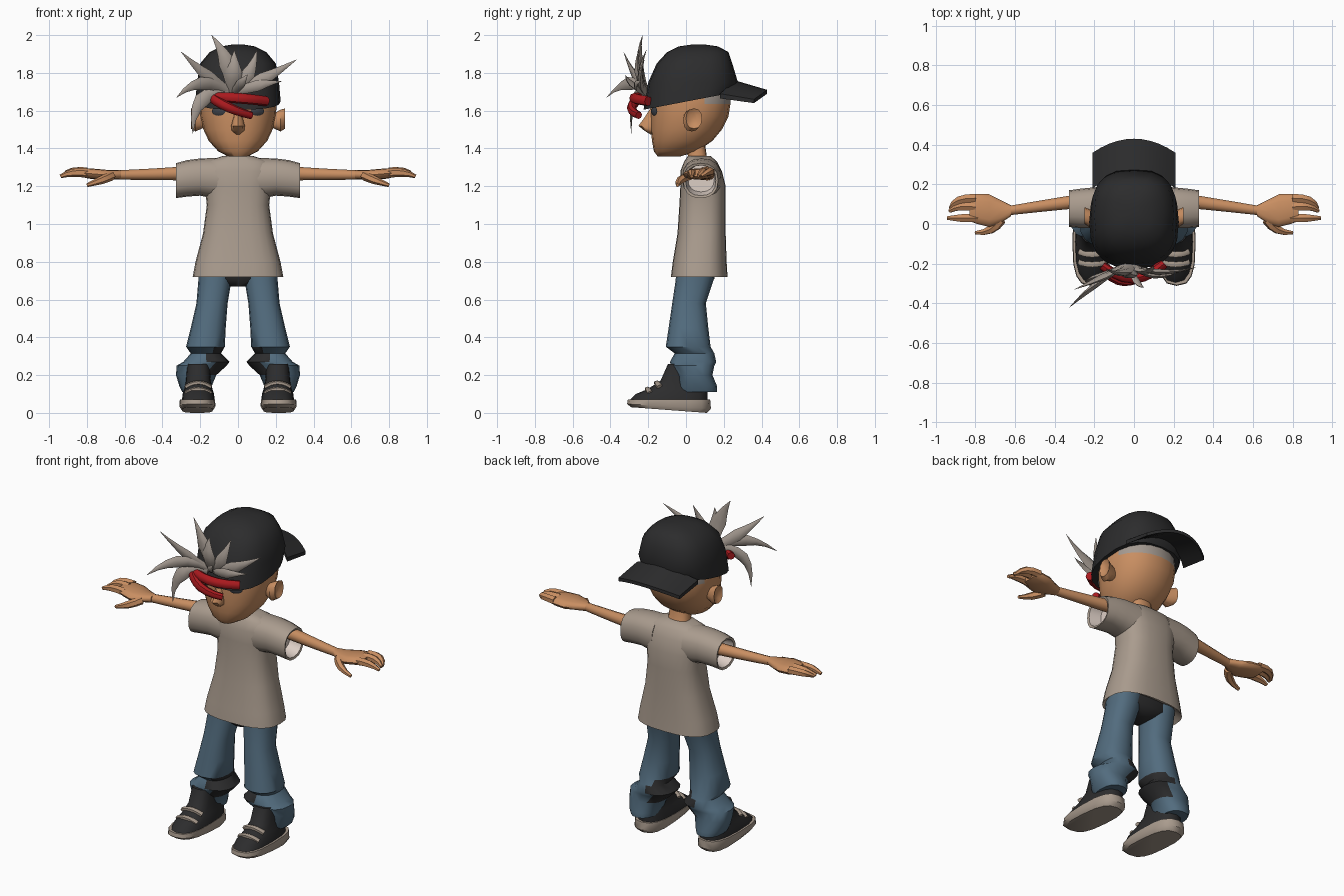
import bpy, bmesh, math
from mathutils import Vector

if "Cube" in bpy.data.objects:
    bpy.data.objects.remove(bpy.data.objects["Cube"])


def material(name, r, g, b):
    m = bpy.data.materials.new(name)
    m.use_nodes = True
    m.diffuse_color = (r, g, b, 1)
    m.node_tree.nodes["Principled BSDF"].inputs["Base Color"].default_value = (r, g, b, 1)
    return m


skin = material("warm skin", .58, .27, .12)
cloth = material("tan cloth", .4, .33, .27)
lining = material("pale lining", .72, .62, .56)
hair = material("ash hair", .37, .32, .28)
denim = material("blue denim", .085, .15, .21)
black = material("soft black", .025, .025, .026)
red = material("dark red", .4, .01, .013)
slate = material("eye slate", .05, .055, .065)
made = []


def oval(center, u, v, sides=16, power=1):
    """Closed ring; a power below one makes it boxier."""
    center, u, v = Vector(center), Vector(u), Vector(v)
    soft = lambda k: math.copysign(abs(k) ** power, k)
    angles = [math.tau * i / sides for i in range(sides)]
    return [center + u * soft(math.cos(a)) + v * soft(math.sin(a)) for a in angles]


def level(z, x0, x1, y0, y1, power=.8, sides=16):
    return oval(((x0 + x1) / 2, (y0 + y1) / 2, z), ((x1 - x0) / 2, 0, 0),
                (0, (y1 - y0) / 2, 0), sides, power)


def across(x, y0, y1, z0, z1, power=.85, sides=12):
    return oval((x, (y0 + y1) / 2, (z0 + z1) / 2), (0, (y1 - y0) / 2, 0),
                (0, 0, (z1 - z0) / 2), sides, power)


def loft(name, rings, *mats, rule=None, flip=1):
    """Skin a list of rings; flip=-1 mirrors the part in x."""
    bm = bmesh.new()
    rows = [[bm.verts.new((p[0] * flip, p[1], p[2])) for p in ring] for ring in rings]
    n = len(rows[0])
    for a, b in zip(rows, rows[1:]):
        for i in range(n):
            j = (i + 1) % n
            bm.faces.new((a[i], a[j], b[j], b[i]))
    bm.faces.new(rows[0])
    bm.faces.new(rows[-1])
    bmesh.ops.recalc_face_normals(bm, faces=bm.faces)
    if rule:
        for f in bm.faces:
            f.material_index = int(rule(f.calc_center_median(), f.normal))
    mesh = bpy.data.meshes.new(name)
    bm.to_mesh(mesh)
    bm.free()
    for m in mats:
        mesh.materials.append(m)
    obj = bpy.data.objects.new(name, mesh)
    bpy.context.collection.objects.link(obj)
    made.append(obj)
    return obj


def tube(name, a, b, c, radii, mat, flat=1, sides=8, steps=6, flip=1):
    """Bent limb through a, bending toward b, to c; radii at start, middle, end."""
    a, b, c = Vector(a), Vector(b), Vector(c)
    rings = []
    for i in range(steps + 1):
        t = i / steps
        p = a.lerp(b, t).lerp(b.lerp(c, t), t)
        tangent = (b - a).lerp(c - b, t).normalized()
        u = tangent.cross(Vector((0, 1, 0))).normalized()
        v = u.cross(tangent)
        r0, r1, r2 = radii
        r = r0 + (r1 - r0) * 2 * t if t < .5 else r1 + (r2 - r1) * (2 * t - 1)
        rings.append(oval(p, u * r, v * r * flat, sides))
    return loft(name, rings, mat, flip=flip)


# Shirt body
torso = [(.76, .2, -.04, .18), (.72, .24, -.08, .22), (.8, .225, -.07, .215),
         (.95, .185, -.045, .21), (1.1, .165, -.035, .21), (1.2, .175, -.03, .21),
         (1.28, .19, -.03, .19), (1.33, .17, -.01, .165), (1.36, .08, .01, .13)]
loft("shirt", [level(z, -w, w, y0, y1, .75, 24) for z, w, y0, y1 in torso], cloth)

# Seat of the trousers
loft("trouser_seat", [level(.67, -.04, .04, -.01, .11), level(.71, -.18, .18, -.04, .15),
                      level(.78, -.19, .19, -.04, .16)], black)

# Head with cropped hair at the back, and neck
skull = [(1.358, .05, -.15, -.03), (1.385, .105, -.17, .06), (1.44, .155, -.18, .14),
         (1.5, .183, -.187, .19), (1.57, .2, -.187, .225), (1.635, .205, -.187, .235),
         (1.74, .195, -.18, .235), (1.84, .12, -.1, .16)]
loft("head", [level(z, -w, w, y0, y1, .9, 20) for z, w, y0, y1 in skull], skin, hair,
     rule=lambda c, n: c.z > 1.64 and c.y > .08)
loft("neck", [level(1.32, -.075, .075, 0, .13), level(1.36, -.065, .065, .01, .11),
              level(1.43, -.06, .06, 0, .1)], skin)
loft("nose", [level(1.61, -.015, .015, -.19, -.15, 1, 8), level(1.56, -.025, .025, -.222, -.14, 1, 8),
              level(1.52, -.036, .036, -.252, -.14, 1, 8), level(1.495, -.034, .034, -.222, -.14, 1, 8),
              level(1.475, -.015, .015, -.19, -.14, 1, 8)], skin)

# Backward cap: crown and curved brim
crown = [oval((0, .01, 1.65), (.226, 0, 0), (0, .235, .045), 20, .8)]
for z, w, y0, y1 in [(1.75, .217, -.2, .275), (1.85, .2, -.155, .245),
                     (1.91, .15, -.1, .225), (1.94, .09, -.04, .17), (1.95, .03, .03, .1)]:
    crown.append(level(z, -w, w, y0, y1, .75, 20))
loft("cap_crown", crown, black)
brim = []
for i in range(-5, 6):
    t = i / 5
    arch = 1 - t * t
    x, inner, outer = .208 * t, .18 + .08 * arch, .36 + .07 * arch
    top, tip = 1.69 + .07 * arch, 1.66 + .05 * arch
    brim.append([(x, inner, top), (x, outer, tip), (x, outer, tip - .02), (x, inner, top - .025)])
loft("cap_brim", brim, black)

# Red cloth bands on the brow
tube("brow_band", (-.16, -.21, 1.675), (0, -.34, 1.67), (.15, -.2, 1.65),
     (.022, .028, .026), red)
tube("hanging_band", (-.14, -.24, 1.67), (-.06, -.33, 1.61), (.07, -.25, 1.575),
     (.026, .026, .02), red)

# Hair spikes: bend point and tip, with root width
spikes = [((-.2, -.3, 1.8), (-.325, -.42, 1.67), .035),
          ((-.24, -.3, 1.72), (-.24, -.29, 1.48), .04),
          ((-.15, -.27, 1.76), (-.3, -.33, 1.91), .034),
          ((-.03, -.27, 1.85), (-.14, -.23, 2), .045),
          ((-.02, -.28, 1.8), (-.02, -.25, 1.92), .045),
          ((.07, -.27, 1.78), (.1, -.21, 1.92), .036),
          ((.12, -.27, 1.75), (.31, -.22, 1.87), .036),
          ((.1, -.3, 1.74), (.23, -.24, 1.755), .03),
          ((.02, -.32, 1.75), (.05, -.32, 1.79), .025)]
for i, (bend, tip, width) in enumerate(spikes):
    root = Vector((-.03, -.2, 1.69)).lerp(Vector(bend), .12)
    tube(f"hair_spike_{i + 1}", root, bend, tip, (width * .7, width, .001), hair,
         flat=.45, sides=6)

# Paired parts, built on the left and mirrored to the right
sleeve = [(.1, -.02, .19, 1.13, 1.35), (.2, -.02, .185, 1.15, 1.347),
          (.27, -.02, .178, 1.145, 1.338), (.328, -.015, .17, 1.137, 1.322),
          (.324, -.002, .158, 1.15, 1.31), (.25, .01, .15, 1.17, 1.31)]
palm = [(.62, .04, .095, 1.237, 1.285), (.68, 0, .125, 1.235, 1.285),
        (.73, -.015, .15, 1.235, 1.29), (.79, 0, .152, 1.24, 1.295), (.83, .015, .145, 1.25, 1.29)]
leg = [(.77, .03, .21, -.05, .16), (.7, .035, .21, -.055, .145), (.58, .055, .22, -.073, .105),
       (.45, .065, .25, -.092, .118), (.35, .07, .275, -.107, .13), (.315, .09, .25, -.06, .15),
       (.27, .045, .29, -.085, .16), (.25, .06, .325, -.08, .15), (.2, .115, .328, -.045, .14),
       (.14, .14, .31, -.05, .165), (.11, .15, .295, -.04, .165)]
shoe = [(.065, .087, -.3, .115), (.1, .083, -.265, .115), (.125, .075, -.205, .115),
        (.17, .066, -.135, .1), (.26, .062, -.095, .08)]
fingers = {"outer": ((.8, .13, 1.275), (.9, .135, 1.285), (.925, .08, 1.255)),
           "middle": ((.8, .085, 1.275), (.88, .1, 1.285), (.93, .065, 1.255)),
           "fore": ((.79, .03, 1.268), (.88, .03, 1.28), (.94, .03, 1.252)),
           "thumb": ((.67, .02, 1.255), (.71, -.045, 1.235), (.8, -.045, 1.205))}

for side, s in (("left", 1), ("right", -1)):
    loft(side + "_sleeve", [across(*r, sides=16) for r in sleeve], cloth, lining, flip=s,
         rule=lambda c, n: abs(c.x) < .326 and n.x * s > -.5 and
         abs(c.z - 1.235) < .09 and abs(c.y - .08) < .09 and abs(c.x) > .24 and
         n.y * (c.y - .08) + n.z * (c.z - 1.235) <= 0)
    tube(side + "_arm", (.2, .125, 1.272), (.4, .1, 1.262), (.65, .065, 1.26),
         (.04, .032, .024), skin, sides=10, flip=s)
    loft(side + "_palm", [across(*r) for r in palm], skin, flip=s)
    for label, path in fingers.items():
        tube(f"{side}_{label}_finger", *path, (.025, .022, .01), skin, sides=6, steps=4, flip=s)

    # Ear and eye
    loft(side + "_ear", [across(.18, .0, .06, 1.51, 1.58), across(.225, -.015, .075, 1.49, 1.605),
                         across(.25, .0, .085, 1.505, 1.612), across(.235, .02, .06, 1.53, 1.59)],
         skin, flip=s)
    eye = [oval((.1, -.158, 1.597), (.012, .005, 0), (0, 0, .008)),
           oval((.102, -.168, 1.597), (.036, .016, 0), (0, 0, .024)),
           oval((.102, -.176, 1.597), (.02, .009, 0), (0, 0, .014))]
    loft(side + "_eye", eye, slate, flip=s)

    # Trouser leg with dark folds on the inside of the cuff
    loft(side + "_trouser_leg", [level(*r, .85) for r in leg], denim, black, flip=s,
         rule=lambda c, n: .22 < c.z < .34 and abs(c.x) < .15)

    # Shoe: sole, upper and straps
    sole = [oval((.215, -.09, .015), (.083, 0, 0), (0, .2, -.015), 16, .7),
            oval((.215, -.09, .035), (.096, 0, 0), (0, .222, -.012), 16, .7),
            oval((.215, -.09, .07), (.093, 0, 0), (0, .218, 0), 16, .7)]
    loft(side + "_sole", sole, cloth, flip=s)
    loft(side + "_shoe_upper", [level(z, .21 - w, .21 + w, y0, y1, .75)
                                for z, w, y0, y1 in shoe], black, flip=s)
    for i, (y, z) in enumerate(((-.205, .125), (-.155, .158))):
        tube(f"{side}_strap_{i + 1}", (.145, y + .015, z - .02), (.21, y - .01, z + .022),
             (.275, y + .015, z - .02), (.012, .013, .012), cloth, flat=1.4, sides=6, flip=s)

# Smooth shading with crisp edges
bpy.ops.object.select_all(action='DESELECT')
for obj in made:
    obj.select_set(True)
bpy.context.view_layer.objects.active = made[0]
bpy.ops.object.shade_smooth_by_angle(angle=math.radians(45))
